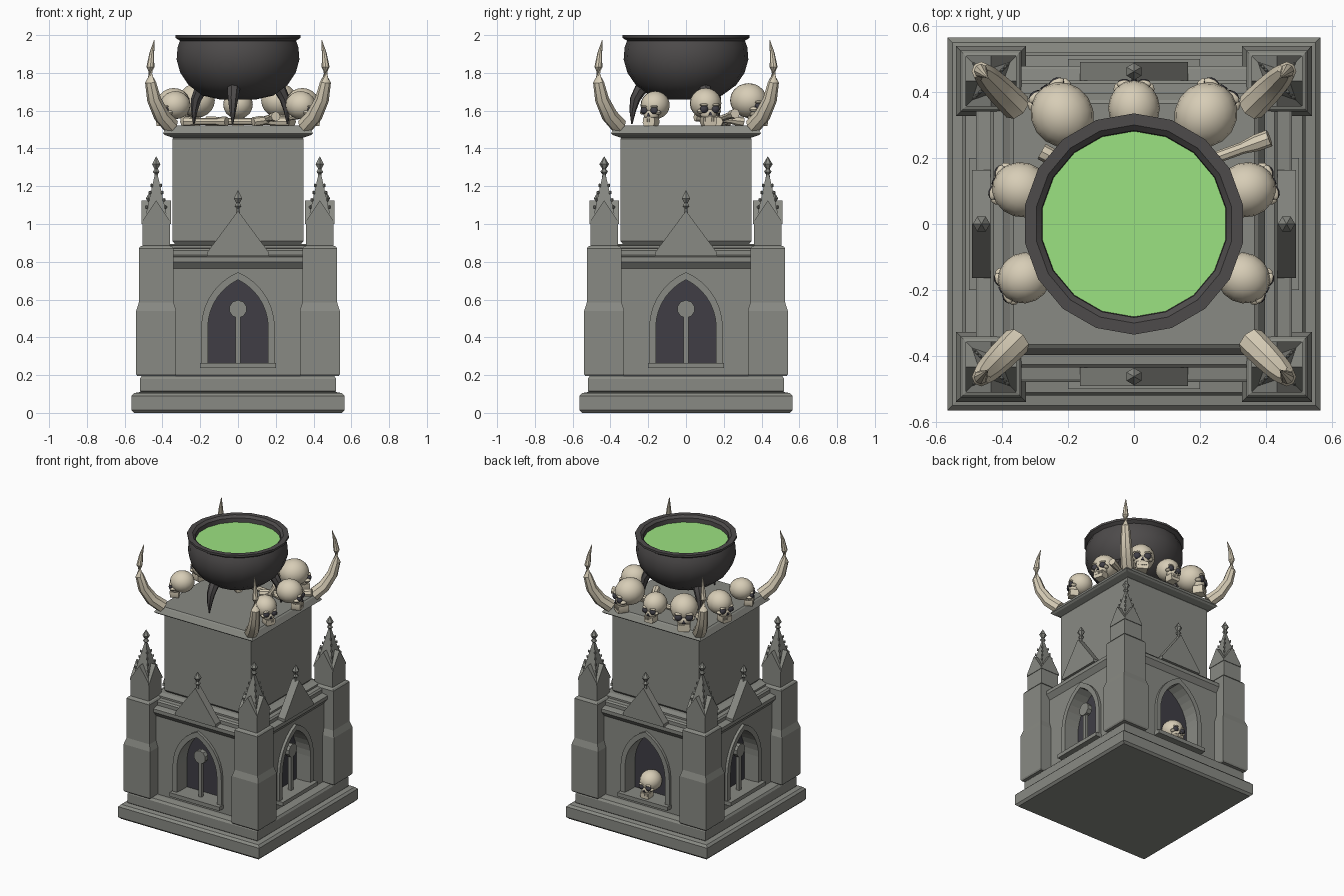
import bpy, bmesh, math
from mathutils import Matrix, Vector

if "Cube" in bpy.data.objects:
    bpy.data.objects.remove(bpy.data.objects["Cube"])

def mat(name, c):
    m = bpy.data.materials.new(name)
    m.diffuse_color = (*c, 1)
    m.use_nodes = True
    m.node_tree.nodes["Principled BSDF"].inputs["Base Color"].default_value = m.diffuse_color
    return m

STONE = mat("stone", (0.25, 0.255, 0.23))
BONE = mat("bone", (0.68, 0.61, 0.47))
DARK = mat("shadow", (0.05, 0.048, 0.06))
IRON = mat("iron", (0.075, 0.07, 0.07))
BREW = mat("brew", (0.33, 0.76, 0.22))
smooth = []

def finish(name, bm, m, soft=False):
    bmesh.ops.recalc_face_normals(bm, faces=bm.faces)
    me = bpy.data.meshes.new(name)
    bm.to_mesh(me)
    bm.free()
    me.materials.append(m)
    ob = bpy.data.objects.new(name, me)
    bpy.context.collection.objects.link(ob)
    if soft:
        smooth.append(ob)
    return ob

def skin(bm, rings):
    """Bridge rings of points and cap both ends."""
    vs = [[bm.verts.new(p) for p in r] for r in rings]
    n = len(vs[0])
    for a, b in zip(vs, vs[1:]):
        for i in range(n):
            bm.faces.new((a[i], a[(i + 1) % n], b[(i + 1) % n], b[i]))
    bm.faces.new(vs[0][::-1])
    bm.faces.new(vs[-1])

def lathe(bm, profile, n, at=(0, 0)):
    """Profile of (radius, z); for n = 4 the radius is the half-width."""
    k = math.sqrt(2) if n == 4 else 1
    off = math.pi / n
    skin(bm, [[(at[0] + max(r, .0005) * k * math.cos(off + 2 * math.pi * i / n),
                at[1] + max(r, .0005) * k * math.sin(off + 2 * math.pi * i / n), z)
               for i in range(n)] for r, z in profile])

def turned(name, profile, n, m=STONE, at=(0, 0), soft=False):
    bm = bmesh.new()
    lathe(bm, profile, n, at)
    return finish(name, bm, m, soft)

def prism(bm, outline, y0, y1):
    skin(bm, [[(x, y, z) for x, z in outline] for y in (y0, y1)])

def box(bm, x0, x1, y0, y1, z0, z1):
    prism(bm, [(x0, z0), (x1, z0), (x1, z1), (x0, z1)], y0, y1)

def tube(bm, pts, radii, n=8):
    pts = [Vector(p) for p in pts]
    rings = []
    for i, p in enumerate(pts):
        t = pts[min(i + 1, len(pts) - 1)] - pts[max(i - 1, 0)]
        q = t.to_track_quat('Z', 'Y')
        rings.append([p + q @ Vector((radii[i] * math.cos(2 * math.pi * j / n),
                                      radii[i] * math.sin(2 * math.pi * j / n), 0)) for j in range(n)])
    skin(bm, rings)

def ball(bm, at, size, u=12, v=8):
    M = Matrix.Translation(at) @ Matrix.Diagonal((*size, 1))
    bmesh.ops.create_uvsphere(bm, u_segments=u, v_segments=v, radius=1, matrix=M)

def arch(hw, z0, zs, top, n=7):
    """Pointed arch outline."""
    h = top - zs
    R = (hw * hw + h * h) / (2 * hw)
    a = math.asin(h / R)
    right = [(hw - R + R * math.cos(a * i / n), zs + R * math.sin(a * i / n)) for i in range(n + 1)]
    return [(hw, z0)] + right + [(-x, z) for x, z in right[-2::-1]] + [(-hw, z0)]

def turn(bm, k):
    bm.transform(Matrix.Rotation(k * math.pi / 2, 4, 'Z'))

def finial(bm, at, z, s=1):
    lathe(bm, [(r * s, z + h * s) for r, h in ((.012, -.015), (.01, .015), (.021, .027), (.01, .042),
                                              (.026, .068), (0, .11))], 6, at)

# Stepped plinth
turned("plinth_lower", [(.55, 0), (.565, .015), (.565, .09), (.55, .105), (.52, .11)], 4)
turned("plinth_upper", [(.51, .105), (.52, .115), (.52, .18), (.51, .195), (.47, .2)], 4)

# Wall block with four arched niches
wall = turned("wall_block", [(.45, .195), (.45, .8)], 4)
bm = bmesh.new()
for k in range(4):
    part = bmesh.new()
    prism(part, arch(.16, .262, .45, .705), -.6, -.35)
    turn(part, k)
    me = bpy.data.meshes.new("tmp")
    part.to_mesh(me)
    part.free()
    bm.from_mesh(me)
cutter = finish("niche_cutter", bm, STONE)
cutter.hide_render = True
mod = wall.modifiers.new("niches", 'BOOLEAN')
mod.object = cutter
mod.solver = 'EXACT'
bpy.context.view_layer.objects.active = wall
bpy.ops.object.modifier_apply(modifier="niches")
bpy.data.objects.remove(cutter)

# Cornice and tower block
turned("cornice", [(.45, .765), (.478, .8), (.478, .825), (.47, .83), (.435, .835), (.435, .86),
                   (.425, .87), (.395, .872), (.395, .885), (.36, .895)], 4)
turned("tower_block", [(.335, .88), (.335, .895), (.347, .91), (.347, 1.45), (.335, 1.465)], 4)
turned("tower_cap", [(.34, 1.455), (.385, 1.47), (.397, 1.48), (.375, 1.515), (.365, 1.522)], 4)

# Niche dressings and gables on each side
for k in range(4):
    bm = bmesh.new()
    prism(bm, arch(.162, .255, .45, .708), -.356, -.348)
    turn(bm, k)
    finish("niche_back", bm, DARK)

    bm = bmesh.new()
    inner, outer = arch(.16, .25, .45, .705), arch(.195, .25, .45, .745)
    for i in range(len(inner) - 1):
        skin(bm, [[(p[0], y, p[1]) for y, p in ((-.44, a), (-.47, a), (-.47, b), (-.44, b))]
                  for a, b in ((inner[i], outer[i]), (inner[i + 1], outer[i + 1]))])
    bmesh.ops.remove_doubles(bm, verts=bm.verts, dist=1e-4)
    box(bm, -.2, .2, -.5, -.44, .237, .265)
    turn(bm, k)
    finish("window_frame", bm, STONE)

    if k != 2:  # the back niche holds a skull instead of tracery
        bm = bmesh.new()
        box(bm, -.012, .012, -.435, -.41, .262, .52)
        prism(bm, [(.047 * math.cos(a * math.pi / 5 + .314), .55 + .047 * math.sin(a * math.pi / 5 + .314))
                   for a in range(10)], -.44, -.405)
        turn(bm, k)
        finish("window_tracery", bm, STONE)

    bm = bmesh.new()
    prism(bm, [(-.163, .83), (.163, .83), (.163, .85), (0, 1.07), (-.163, .85)], -.49, -.435)
    finial(bm, (0, -.462), 1.068)
    turn(bm, k)
    finish("gable", bm, STONE)

# Corner buttresses with pinnacles
for sx in (-1, 1):
    for sy in (-1, 1):
        c = (.433 * sx, .433 * sy)
        turned("buttress", [(.1, .195), (.106, .205), (.106, .54), (.092, .585), (.092, .87),
                            (.085, .88), (.073, .885), (.073, 1.01)], 4, at=c)
        bm = bmesh.new()
        lathe(bm, [(.066, 1.0), (.008, 1.26)], 4, c)
        gab = [(-.075, 1.0), (.075, 1.0), (.075, 1.012), (0, 1.125), (-.075, 1.012)]
        for axis in (0, 1):
            skin(bm, [[(c[0] + (d if axis else t), c[1] + (t if axis else d), z) for t, z in gab]
                      for d in (-.077, .077)])
        for i in range(4):  # crockets up each edge
            z = 1.09 + .038 * i
            r = .066 - (z - 1.0) * .223 + .004
            for dx in (-1, 1):
                for dy in (-1, 1):
                    ball(bm, (c[0] + dx * r, c[1] + dy * r, z), (.008, .008, .011), 4, 3)
        finial(bm, c, 1.25, .98)
        finish("pinnacle", bm, STONE)

# Horns on the tower cap corners
path = [(.355, 1.52), (.405, 1.575), (.445, 1.66), (.463, 1.75), (.464, 1.83), (.457, 1.9), (.443, 1.975)]
for sx in (-1, 1):
    for sy in (-1, 1):
        bm = bmesh.new()
        tube(bm, [(sx * d, sy * d, z) for d, z in path], [.045, .043, .037, .029, .021, .013, .002])
        finish("horn", bm, BONE, True)

# Skulls, modelled facing -y with a cranium radius of 1
def skull(x, y, floor, r, heading):
    M = (Matrix.Translation((x, y, floor + 1.4 * r)) @ Matrix.Rotation(heading + math.pi / 2, 4, 'Z')
         @ Matrix.Scale(r, 4))
    bm = bmesh.new()
    ball(bm, (0, .05, 0), (.98, 1.05, .95), 16, 10)
    ball(bm, (0, -.55, -.62), (.55, .45, .42))
    for s in (-1, 1):
        ball(bm, (s * .58, -.68, -.5), (.2, .25, .15), 8, 6)
        ball(bm, (s * .36, -.86, -.1), (.3, .16, .1), 8, 6)
    skin(bm, [[(-w, -.95, z), (w, -.95, z), (w, -.2, z), (-w, -.2, z)]
              for w, z in ((.36, -1.4), (.45, -1.2), (.42, -.85))])
    for i in range(5):
        t = -.28 + .14 * i
        box(bm, t - .055, t + .055, -1.0, -.85, -1.13, -.9)
    bm.transform(M)
    finish("skull", bm, BONE, True)
    bm = bmesh.new()
    for s in (-1, 1):
        ball(bm, (s * .37, -.86, -.36), (.27, .2, .25))
    skin(bm, [[(-w, -1.03, z), (w, -1.03, z), (w, -.8, z), (-w, -.8, z)] for w, z in ((.12, -.76), (.03, -.54))])
    bm.transform(M)
    finish("skull_sockets", bm, DARK, True)

for x, y, r in ((-.22, .335, .096), (0, .355, .08), (.22, .335, .096), (-.345, .105, .085),
                (.345, .105, .085), (-.335, -.165, .078), (.335, -.165, .078)):
    skull(x, y, 1.52, r, math.atan2(y, x))
skull(0, .405, .265, .075, math.pi / 2)

# Loose bones
for a, b in (((.08, .14, 1.54), (.41, .26, 1.585)), ((-.17, .2, 1.542), (.27, .17, 1.542)),
             ((-.28, .22, 1.542), (-.06, .1, 1.542)), ((.1, .3, 1.542), (.2, .05, 1.57))):
    bm = bmesh.new()
    tube(bm, [Vector(a).lerp(Vector(b), t) for t in (0, .12, .25, .75, .88, 1)],
         [.026, .026, .018, .018, .026, .026])
    finish("loose_bone", bm, BONE, True)

# Cauldron, its contents and three claw feet
turned("cauldron", [(.1, 1.66), (.19, 1.68), (.265, 1.735), (.31, 1.8), (.33, 1.87), (.325, 1.935),
                    (.312, 1.97), (.335, 1.985), (.335, 2), (.3, 2), (.283, 1.985), (.28, 1.94)], 18, IRON, soft=True)
turned("brew", [(.281, 1.935), (.281, 1.955)], 18, BREW)
for k in range(3):
    a = -math.pi / 2 - .1 + k * 2 * math.pi / 3
    bm = bmesh.new()
    tube(bm, [(r * math.cos(a), r * math.sin(a), z) for r, z in
              ((.2, 1.74), (.245, 1.71), (.272, 1.66), (.284, 1.6), (.288, 1.53))],
         [.03, .034, .028, .018, .004], 7)
    finish("cauldron_foot", bm, IRON, True)

# Smooth shading on the rounded parts
bpy.ops.object.select_all(action='DESELECT')
for ob in smooth:
    ob.select_set(True)
bpy.context.view_layer.objects.active = smooth[0]
bpy.ops.object.shade_smooth_by_angle(angle=math.radians(35))
